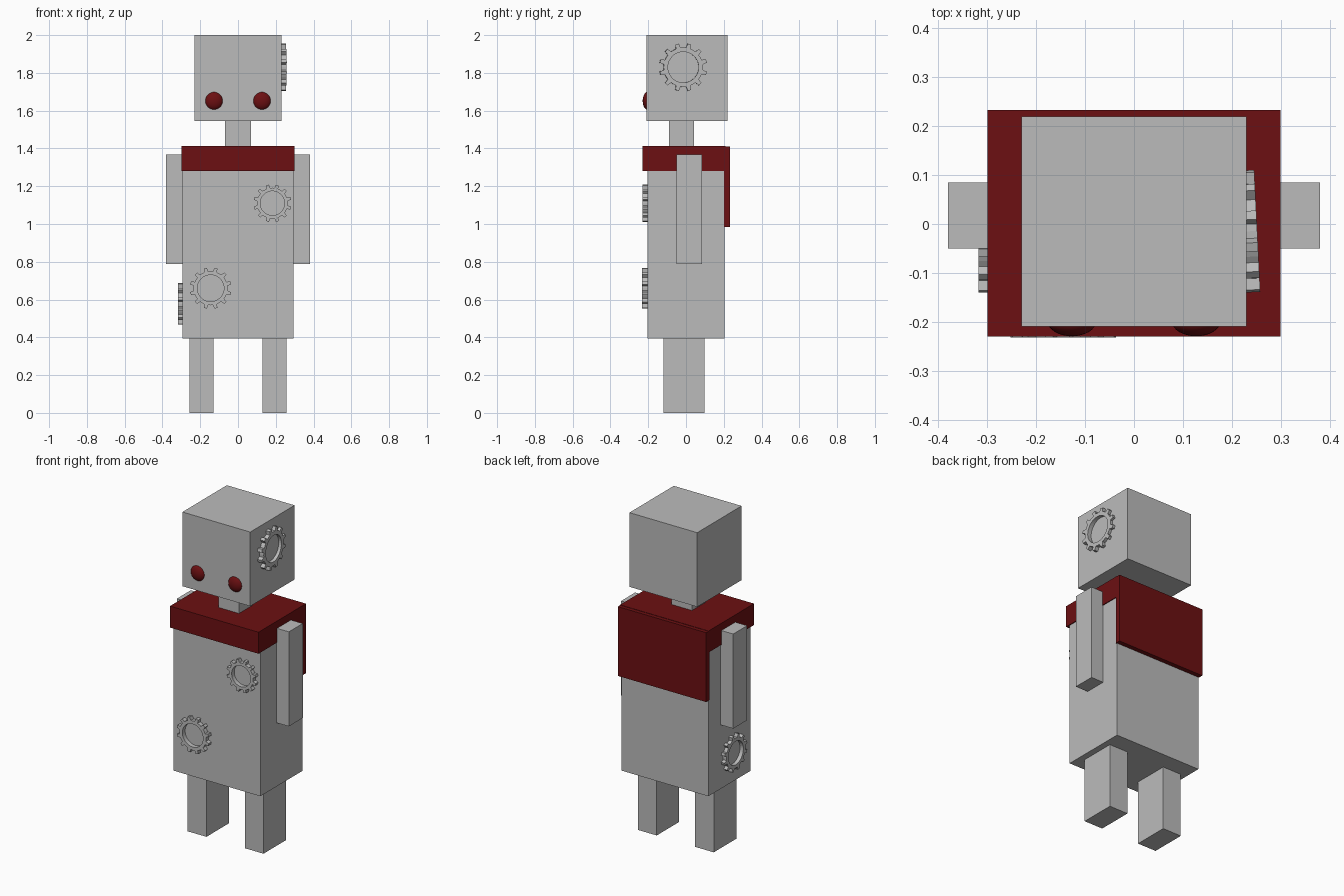
import bpy, bmesh, math
from mathutils import Matrix, Vector

if "Cube" in bpy.data.objects:
    bpy.data.objects.remove(bpy.data.objects["Cube"])


def material(name, color):
    m = bpy.data.materials.new(name)
    m.diffuse_color = (*color, 1)
    m.use_nodes = True
    m.node_tree.nodes["Principled BSDF"].inputs["Base Color"].default_value = m.diffuse_color
    return m


GREY = material("metal grey", (0.5, 0.5, 0.5))
RED = material("dark red", (0.15, 0.005, 0.006))


def add_object(name, bm, mat):
    bmesh.ops.recalc_face_normals(bm, faces=bm.faces)
    me = bpy.data.meshes.new(name)
    bm.to_mesh(me)
    bm.free()
    me.materials.append(mat)
    ob = bpy.data.objects.new(name, me)
    bpy.context.collection.objects.link(ob)
    return ob


def box(name, x, y, z, mat=GREY):
    lo, hi = Vector((x[0], y[0], z[0])), Vector((x[1], y[1], z[1]))
    bm = bmesh.new()
    bmesh.ops.create_cube(bm, size=1)
    bmesh.ops.scale(bm, vec=hi - lo, verts=bm.verts)
    bmesh.ops.translate(bm, vec=(lo + hi) / 2, verts=bm.verts)
    return add_object(name, bm, mat)


def gear(name, center, radius, turn, teeth=12, half=0.018):
    """Open toothed ring facing -y, turned about z."""
    bm = bmesh.new()
    step = 2 * math.pi / teeth
    root, inner = radius * 0.82, radius * 0.64
    rings = []
    for i in range(teeth):
        for frac, r in ((0, root), (0.27, root), (0.36, radius), (0.64, radius), (0.73, root)):
            a = (i + frac) * step
            c, s = math.cos(a), math.sin(a)
            rings.append([bm.verts.new((q * c, y, q * s)) for q, y in
                          ((inner, -half), (r, -half), (r, half), (inner, half))])
    for a, b in zip(rings, rings[1:] + rings[:1]):
        for k in range(4):
            n = (k + 1) % 4
            bm.faces.new((a[k], a[n], b[n], b[k]))
    bm.transform(Matrix.Translation(center) @ Matrix.Rotation(turn, 4, 'Z'))
    return add_object(name, bm, GREY)


# Body
box("torso", (-0.295, 0.295), (-0.205, 0.205), (0.395, 1.40))
box("neck", (-0.07, 0.07), (-0.09, 0.042), (1.39, 1.56))
box("head", (-0.23, 0.23), (-0.21, 0.22), (1.545, 2.0))

# Cape: shoulder collar and back panel
box("cape_collar", (-0.30, 0.30), (-0.23, 0.21), (1.28, 1.412), RED)
box("cape_back", (-0.30, 0.30), (0.20, 0.233), (0.985, 1.41), RED)

# Mirrored limbs and eyes
for side, s in (("left", -1), ("right", 1)):
    box(side + "_arm", sorted((s * 0.285, s * 0.38)), (-0.05, 0.085), (0.787, 1.367))
    box(side + "_leg", sorted((s * 0.13, s * 0.257)), (-0.12, 0.098), (0, 0.41))
    bm = bmesh.new()
    bmesh.ops.create_uvsphere(bm, u_segments=32, v_segments=16, radius=0.049)
    for f in bm.faces:
        f.smooth = True
    bm.transform(Matrix.Translation((s * 0.127, -0.2, 1.652)) @ Matrix.Diagonal((1, 0.6, 1, 1)))
    add_object(side + "_eye", bm, RED)

# Gears on chest, belly, head side and left hip
gear("chest_gear", (0.182, -0.212, 1.11), 0.10, 0)
gear("belly_gear", (-0.145, -0.214, 0.66), 0.11, 0)
gear("head_gear", (0.234, -0.015, 1.83), 0.127, math.pi / 2 + 0.05)
gear("hip_gear", (-0.30, -0.03, 0.577), 0.112, math.pi / 2)
